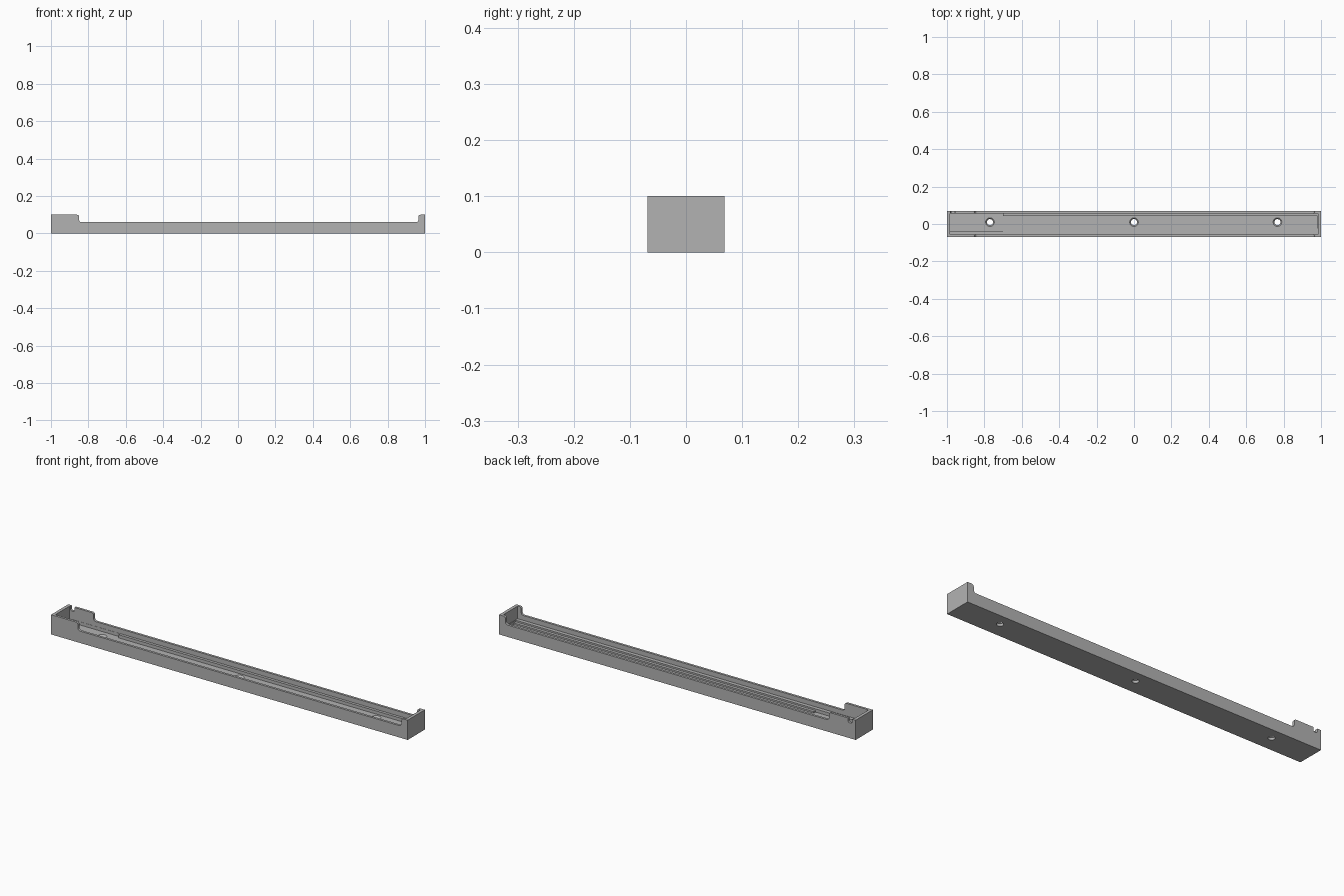
import bpy
import bmesh
from math import cos, sin, pi
from mathutils import Vector

cube = bpy.data.objects.get("Cube")
if cube:
    bpy.data.objects.remove(cube)

HALF_W = 0.069
WALL_Y = 0.057
END_X = 0.984

grey = bpy.data.materials.new("plain grey")
grey.use_nodes = True
colour = (0.45, 0.45, 0.45, 1)
grey.diffuse_color = colour
grey.node_tree.nodes["Principled BSDF"].inputs["Base Color"].default_value = colour


def finish(bm, name):
    bmesh.ops.recalc_face_normals(bm, faces=bm.faces)
    mesh = bpy.data.meshes.new(name)
    bm.to_mesh(mesh)
    bm.free()
    mesh.materials.append(grey)
    obj = bpy.data.objects.new(name, mesh)
    bpy.context.collection.objects.link(obj)
    return obj


def rounded(corners, steps=6):
    """Outline of (x, z, radius) corners with quadratic rounding."""
    out = []
    for i, (x, z, r) in enumerate(corners):
        p = Vector((x, z))
        if r == 0:
            out.append(p)
            continue
        a = Vector(corners[i - 1][:2])
        b = Vector(corners[(i + 1) % len(corners)][:2])
        u, v = (a - p).normalized(), (b - p).normalized()
        centre = p + (u + v) * r
        for k in range(steps + 1):
            t = k / steps * pi / 2
            out.append(centre - v * r * cos(t) - u * r * sin(t))
    return out


def prism(name, outline, y0, y1):
    bm = bmesh.new()
    face = bm.faces.new([bm.verts.new((p.x, y0, p.y)) for p in outline])
    new = bmesh.ops.extrude_face_region(bm, geom=[face])["geom"]
    bmesh.ops.translate(bm, vec=(0, y1 - y0, 0),
                        verts=[g for g in new if isinstance(g, bmesh.types.BMVert)])
    return finish(bm, name)


def box(name, x0, x1, y0, y1, z0, z1):
    return prism(name, [Vector(p) for p in ((x0, z0), (x1, z0), (x1, z1), (x0, z1))], y0, y1)


def cone(name, x, y, z0, z1, r0, r1):
    bm = bmesh.new()
    bmesh.ops.create_cone(bm, cap_ends=True, segments=32, radius1=r0, radius2=r1, depth=z1 - z0)
    bmesh.ops.translate(bm, vec=(x, y, (z0 + z1) / 2), verts=bm.verts)
    return finish(bm, name)


def cut(target, cutter):
    cutter.hide_render = True
    mod = target.modifiers.new("cut", "BOOLEAN")
    mod.operation = "DIFFERENCE"
    mod.solver = "EXACT"
    mod.object = cutter
    bpy.context.view_layer.objects.active = target
    bpy.ops.object.modifier_apply(modifier=mod.name)
    bpy.data.objects.remove(cutter)


# Outer body: low side walls rising to a tall block at each end
tray = prism("tray_body", rounded([
    (-1, 0, 0), (1, 0, 0), (1, 0.1, 0), (0.965, 0.1, 0.01), (0.965, 0.06, 0.014),
    (-0.85, 0.06, 0.014), (-0.85, 0.1, 0.01), (-1, 0.1, 0)]), -HALF_W, HALF_W)

# Interior above the ledges, then the stepped channel and the wider end pocket
cut(tray, box("interior_cutter", -END_X, END_X, -WALL_Y, WALL_Y, 0.036, 0.2))
cut(tray, box("step_cutter", -0.7, END_X - 0.002, -0.038, 0.043, 0.028, 0.2))
cut(tray, box("channel_cutter", -0.71, END_X - 0.002, -0.023, 0.043, 0.02, 0.2))
cut(tray, box("pocket_cutter", -END_X + 0.001, -0.7, -0.038, WALL_Y - 0.001, 0.02, 0.2))

# Small rounded cable notch in the back wall
cut(tray, prism("notch_cutter", rounded([
    (-0.98, 0.078, 0.008), (-0.957, 0.078, 0.008), (-0.957, 0.2, 0), (-0.98, 0.2, 0)]),
    WALL_Y - 0.01, 0.1))

# Countersunk screw holes
for x in (-0.77, 0, 0.767):
    cut(tray, cone("hole_cutter", x, 0.01, -0.05, 0.05, 0.016, 0.016))
    cut(tray, cone("countersink_cutter", x, 0.01, 0.01, 0.022, 0.014, 0.025))

# Smooth the round corners and holes, keeping edges sharp
bpy.ops.object.select_all(action="DESELECT")
tray.select_set(True)
bpy.context.view_layer.objects.active = tray
bpy.ops.object.shade_smooth_by_angle(angle=0.5)
